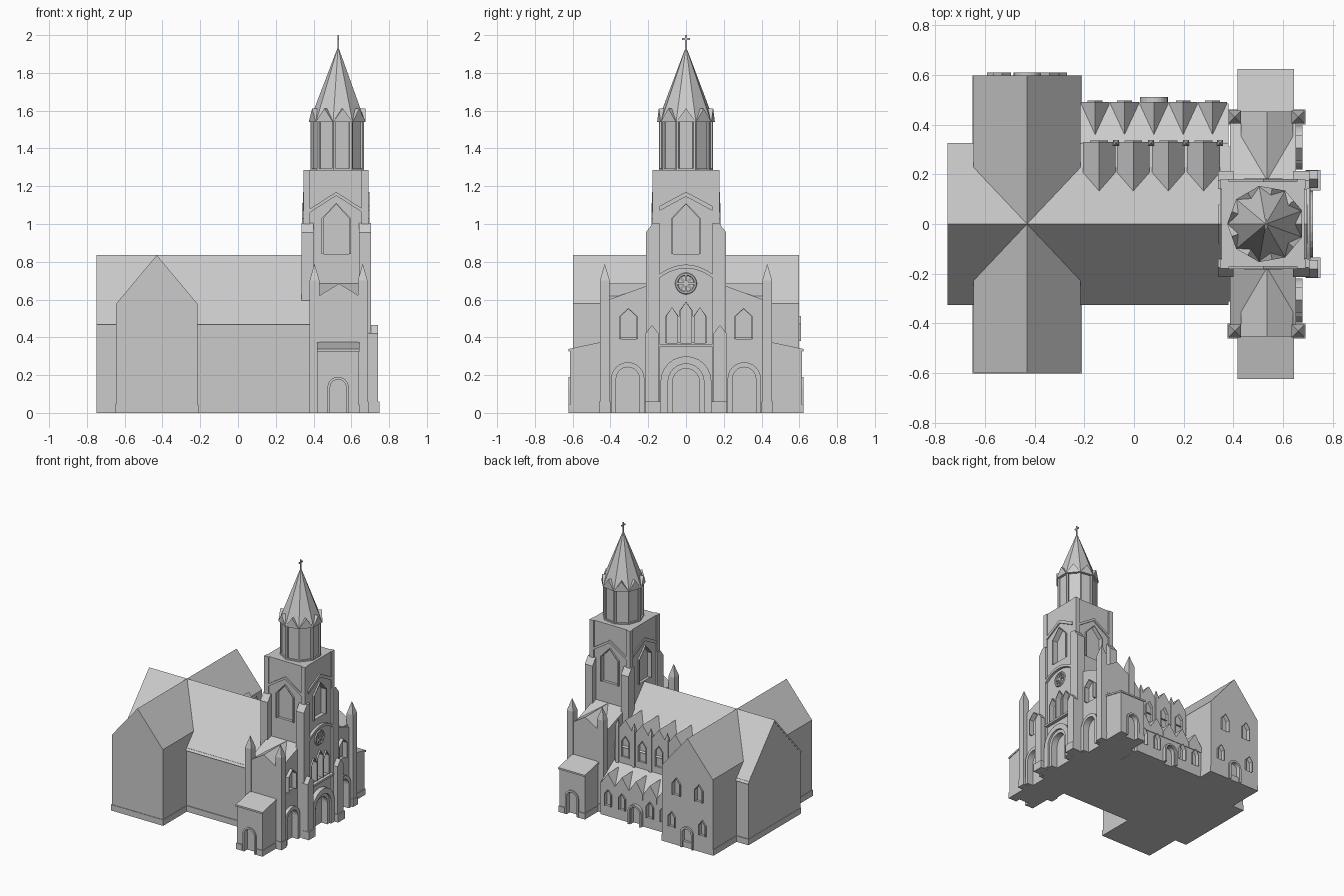
import bpy, bmesh, math
from math import sin, cos, pi, radians

if "Cube" in bpy.data.objects:
    bpy.data.objects.remove(bpy.data.objects["Cube"])


def add_prism(bm, prof, axis, a, b):
    """Extrude a 2D profile along an axis: x -> (y,z), y -> (x,z), z -> (x,y)."""
    place = {'x': lambda u, v, t: (t, u, v),
             'y': lambda u, v, t: (u, t, v),
             'z': lambda u, v, t: (u, v, t)}[axis]
    r0 = [bm.verts.new(place(u, v, a)) for u, v in prof]
    r1 = [bm.verts.new(place(u, v, b)) for u, v in prof]
    n = len(prof)
    bm.faces.new(r0)
    bm.faces.new(r1[::-1])
    for i in range(n):
        bm.faces.new((r0[i], r1[i], r1[(i + 1) % n], r0[(i + 1) % n]))


def finish(name, bm):
    bmesh.ops.recalc_face_normals(bm, faces=bm.faces)
    me = bpy.data.meshes.new(name)
    bm.to_mesh(me)
    bm.free()
    ob = bpy.data.objects.new(name, me)
    bpy.context.collection.objects.link(ob)
    return ob


def part(name, *solids):
    bm = bmesh.new()
    for s in solids:
        add_prism(bm, *s)
    return finish(name, bm)


def rect(x0, x1, y0, y1):
    return [(x0, y0), (x1, y0), (x1, y1), (x0, y1)]


def box(x0, x1, y0, y1, z0, z1):
    return (rect(x0, x1, y0, y1), 'z', z0, z1)


def gable(c, w, z0, eave, peak):
    return [(c - w, z0), (c + w, z0), (c + w, eave), (c, peak), (c - w, eave)]


def outline(c, w, z0, zs, rise=None):
    """Opening outline: round arch, or pointed when a rise is given."""
    if rise:
        top = [(c - w, zs), (c, zs + rise), (c + w, zs)]
    else:
        top = [(c - w * cos(pi * i / 12), zs + w * sin(pi * i / 12)) for i in range(13)]
    return [(c - w, z0)] + top + [(c + w, z0)]


def openings(body, axis, p, s, specs, depth=0.02, trim=0.012):
    """Recess openings into a wall at position p facing s, and add raised frames."""
    frames, cuts = [], []
    for c, w, z0, zs, rise, t in specs:
        lo = z0 if z0 > 0 else -0.02
        cuts.append((outline(c, w, lo, zs, rise), axis, p - s * depth, p + s * 0.03))
        ring = outline(c, w + t, z0, zs, rise and rise + t * 0.6) + outline(c, w, z0, zs, rise)[::-1]
        frames.append((ring, axis, p - s * 0.004, p + s * trim))
    cutter = part("opening_cutter", *cuts)
    cutter.hide_render = True
    m = body.modifiers.new("openings", 'BOOLEAN')
    m.object, m.operation, m.solver = cutter, 'DIFFERENCE', 'EXACT'
    bpy.context.view_layer.objects.active = body
    bpy.ops.object.modifier_apply(modifier=m.name)
    bpy.data.objects.remove(cutter)
    part(body.name + "_frames", *frames)


def pier(name, x, y, h, z0, z1, tip):
    """Square pier with a pyramid cap."""
    bm = bmesh.new()
    add_prism(bm, *box(x - h, x + h, y - h, y + h, z0, z1))
    base = [bm.verts.new((u, v, z1)) for u, v in rect(x - h, x + h, y - h, y + h)]
    top = bm.verts.new((x, y, tip))
    for i in range(4):
        bm.faces.new((base[i], base[(i + 1) % 4], top))
    return finish(name, bm)


# Nave with slightly overhanging roof, and transept
part("nave", (gable(0, 0.312, 0, 0.484, 0.833), 'x', -0.748, 0.39))
part("nave_roof", ([(-0.325, 0.468), (0, 0.835), (0.325, 0.468), (0.31, 0.468),
                    (0, 0.818), (-0.31, 0.468)], 'x', -0.75, 0.38))
transept = part("transept", (gable(-0.43, 0.215, 0, 0.578, 0.835), 'y', -0.598, 0.598))
openings(transept, 'y', 0.598, 1, [
    (-0.43, 0.038, 0, 0.11, None, 0.016),
    (-0.34, 0.03, 0.38, 0.47, 0.04, 0.006), (-0.53, 0.03, 0.38, 0.47, 0.04, 0.006),
    (-0.30, 0.025, 0.13, 0.21, 0.035, 0.006), (-0.56, 0.025, 0.13, 0.21, 0.035, 0.006)])
part("plinth", box(-0.75, 0.38, -0.318, 0.318, 0, 0.045),
     box(-0.65, -0.21, -0.602, 0.597, 0, 0.045))

# Clerestory bays with cross gables along the back of the nave
bays = [-0.14, -0.003, 0.138, 0.28]
for x in bays:
    bay = part("clerestory_bay", (gable(x, 0.066, 0.2, 0.60, 0.685), 'y', 0.1, 0.33))
    openings(bay, 'y', 0.33, 1, [(x, 0.03, 0.40, 0.52, 0.04, 0.006)], 0.015, 0.006)
for x in (-0.072, 0.068, 0.209, 0.346):
    pier("clerestory_pinnacle", x, 0.325, 0.012, 0.3, 0.63, 0.68)

# Side aisle: lean-to with five small gables
aisle = part("aisle", ([(0.2, 0), (0.485, 0), (0.485, 0.245), (0.33, 0.35), (0.2, 0.35)],
                       'x', -0.215, 0.38))
gables = [-0.156, -0.038, 0.08, 0.198, 0.316]
part("aisle_gables", *[(gable(x, 0.058, 0.2, 0.245, 0.33), 'y', 0.31, 0.49) for x in gables])
openings(aisle, 'y', 0.485, 1,
         [(0.08, 0.036, 0, 0.10, None, 0.02)] +
         [(x, 0.024, 0.08, 0.17, 0.035, 0.006) for x in gables if x != 0.08], 0.02, 0.012)
part("aisle_door_hood", (outline(0.08, 0.056, 0, 0.10) + outline(0.08, 0.042, 0, 0.10)[::-1],
                         'y', 0.48, 0.51))

# Tower shaft with windows on all four faces
tower = part("tower", box(0.352, 0.685, -0.17, 0.17, 0, 1.285))
lancet = (0.068, 0.84, 1.03, 0.075, 0.01)
openings(tower, 'x', 0.685, 1, [
    (0, *lancet), (0, 0.07, 0, 0.17, None, 0.012),
    (-0.074, 0.03, 0.37, 0.51, 0.045, 0.006), (0.074, 0.03, 0.37, 0.51, 0.045, 0.006),
    (0, 0.03, 0.37, 0.54, 0.045, 0.006)], 0.03)
openings(tower, 'x', 0.352, -1, [(0, *lancet)])
for s in (-1, 1):
    openings(tower, 'y', s * 0.17, s, [(0.52, *lancet)])
    hood = [(0.38, 1.06), (0.52, 1.15), (0.66, 1.06), (0.66, 1.08), (0.52, 1.17), (0.38, 1.08)]
    part("tower_side_hood", (hood, 'y', s * 0.165, s * 0.18))
hood = [(-0.14, 1.07), (0, 1.145), (0.14, 1.07), (0.14, 1.095), (0, 1.17), (-0.14, 1.095)]
part("tower_front_hood", (hood, 'x', 0.68, 0.695))
part("tower_back_hood", (hood, 'x', 0.345, 0.355))

# Corner pilasters, clasping buttresses and front buttresses
for s in (-1, 1):
    part("corner_pilasters", *[box(a, b, *sorted((s * 0.142, s * 0.178)), 0.9, 1.285)
                               for a, b in ((0.346, 0.382), (0.655, 0.69))])
    prof = [(s * y, z) for y, z in ((0.14, 0), (0.213, 0), (0.213, 0.955), (0.175, 1.005), (0.14, 1.005))]
    part("corner_buttresses", (prof, 'x', 0.337, 0.40), (prof, 'x', 0.64, 0.705))
    part("front_buttress", (gable(s * 0.18, 0.035, 0, 0.42, 0.465), 'x', 0.69, 0.74))
    part("front_buttress_base", box(0.69, 0.75, *sorted((s * 0.135, s * 0.218)), 0, 0.06))

# Central portal, ledge, arched moulding and rose window
ring = outline(0, 0.135, 0, 0.165) + outline(0, 0.095, 0, 0.165)[::-1]
part("portal_arch", (ring, 'x', 0.68, 0.72))
part("portal_inner_arch", (outline(0, 0.095, 0, 0.165) + outline(0, 0.07, 0, 0.165)[::-1], 'x', 0.68, 0.705))
part("portal_ledge", box(0.68, 0.71, -0.145, 0.145, 0.35, 0.365))
arc = [(0.14 * i / 6, 0.785 - 0.05 * (i / 6) ** 2) for i in range(-6, 7)]
part("facade_arc", (arc + [(y, z - 0.02) for y, z in arc[::-1]], 'x', 0.68, 0.705))
bpy.ops.mesh.primitive_torus_add(major_radius=0.05, minor_radius=0.008, major_segments=20,
                                 minor_segments=6, location=(0.687, 0, 0.685), rotation=(0, pi / 2, 0))
bpy.context.object.name = "rose_window_ring"
spokes = []
for k in range(4):
    a = k * pi / 4
    d, n = (cos(a) * 0.05, sin(a) * 0.05), (-sin(a) * 0.004, cos(a) * 0.004)
    spokes.append(([(i * d[0] + j * n[0], 0.685 + i * d[1] + j * n[1])
                    for i, j in ((-1, -1), (1, -1), (1, 1), (-1, 1))], 'x', 0.68, 0.693))
part("rose_window_spokes", *spokes)

# Facade wings, pinnacled piers and side porches
for s in (-1, 1):
    prof = [(s * y, z) for y, z in ((0.1, 0), (0.45, 0), (0.45, 0.585), (0.175, 0.685), (0.1, 0.685))]
    wing = part("facade_wing", (prof, 'x', 0.385, 0.652))
    openings(wing, 'x', 0.652, 1, [(s * 0.308, 0.062, 0, 0.18, None, 0.026),
                                   (s * 0.305, 0.042, 0.39, 0.51, 0.04, 0.008)], 0.025, 0.025)
    part("wing_cross_gable", (gable(0.535, 0.105, 0.4, 0.62, 0.685), 'y', s * 0.17, s * 0.452))
    for x in (0.405, 0.66):
        pier("wing_pinnacle", x, s * 0.43, 0.026, 0, 0.70, 0.79)
        part("pinnacle_base", box(x - 0.03, x + 0.03, *sorted((s * 0.40, s * 0.461)), 0, 0.06))
    prof = [(s * y, z) for y, z in ((0.4, 0), (0.615, 0), (0.615, 0.335), (0.45, 0.37), (0.4, 0.37))]
    porch = part("side_porch", (prof, 'x', 0.422, 0.638))
    openings(porch, 'y', s * 0.615, s, [(0.53, 0.042, 0, 0.135, None, 0.014)], 0.03, 0.008)
    roof = [(s * y, z) for y, z in ((0.45, 0.362), (0.623, 0.325), (0.623, 0.338), (0.45, 0.375))]
    part("porch_roof", (roof, 'x', 0.417, 0.643))
    part("porch_plinth", *[box(a, b, *sorted((s * 0.45, s * 0.622)), 0, 0.045)
                           for a, b in ((0.418, 0.47), (0.59, 0.642))])

# Nine-sided belfry drum, corner shafts, gablets and spire
CX, N = 0.53, 9
angs = [radians(20 + 40 * k) for k in range(N)]


def ngon(r):
    return [(CX + r * cos(a), r * sin(a)) for a in angs]


part("belfry_drum", (ngon(0.134), 'z', 1.28, 1.56))
part("belfry_base", (ngon(0.145), 'z', 1.28, 1.295))
shafts = []
for a in angs:
    x, y = CX + 0.134 * cos(a), 0.134 * sin(a)
    shafts.append(([(x + 0.011 * cos(a + i * pi / 3), y + 0.011 * sin(a + i * pi / 3))
                    for i in range(6)], 'z', 1.285, 1.545))
part("belfry_shafts", *shafts)
bm = bmesh.new()
for a in angs:
    m = a + radians(20)
    rings = []
    for r in (0.06, 0.146):
        rings.append([bm.verts.new((CX + r * cos(m) - u * sin(m), r * sin(m) + u * cos(m), z))
                      for u, z in ((-0.053, 1.54), (0.053, 1.54), (0, 1.612))])
    bm.faces.new(rings[0])
    bm.faces.new(rings[1][::-1])
    for i in range(3):
        j = (i + 1) % 3
        bm.faces.new((rings[0][i], rings[0][j], rings[1][j], rings[1][i]))
finish("spire_gablets", bm)
bm = bmesh.new()
base = [bm.verts.new((x, y, 1.54)) for x, y in ngon(0.153)]
tip = bm.verts.new((CX, 0, 1.94))
bm.faces.new(base)
for i in range(N):
    bm.faces.new((base[i], base[(i + 1) % N], tip))
finish("spire", bm)
part("spire_cross", box(CX - 0.004, CX + 0.004, -0.004, 0.004, 1.92, 2.0),
     box(CX - 0.004, CX + 0.004, -0.02, 0.02, 1.975, 1.984))
